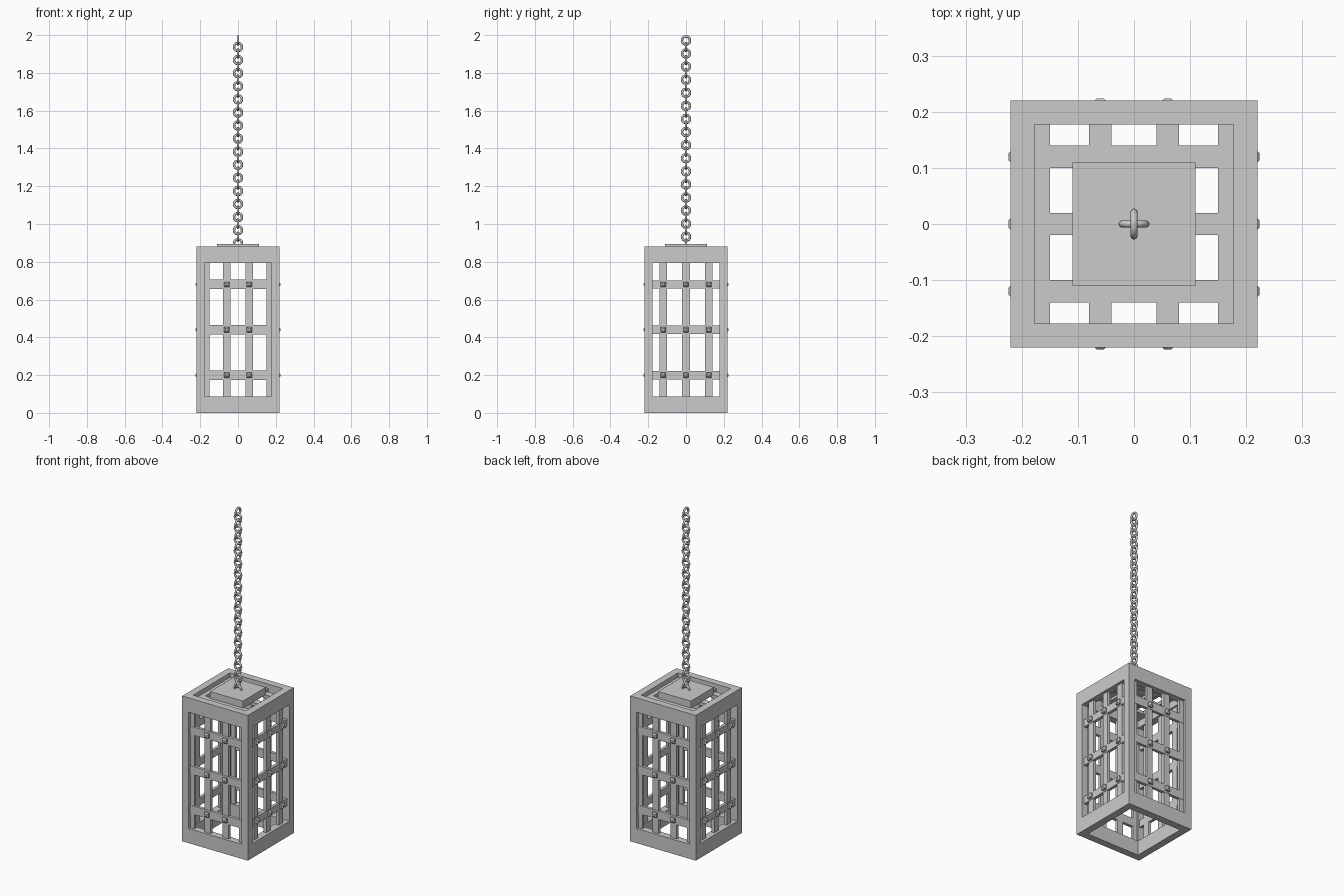
import bpy, math

if "Cube" in bpy.data.objects:
    bpy.data.objects.remove(bpy.data.objects["Cube"])

ROWS = (0.20, 0.44, 0.68)
FRONT_COLS = (-0.06, 0.06)
SIDE_COLS = (-0.12, 0.0, 0.12)


def box(name, x0, x1, y0, y1, z0, z1):
    x0, x1 = sorted((x0, x1))
    y0, y1 = sorted((y0, y1))
    v = [(x, y, z) for x in (x0, x1) for y in (y0, y1) for z in (z0, z1)]
    f = [(0, 1, 3, 2), (4, 6, 7, 5), (0, 4, 5, 1), (2, 3, 7, 6), (0, 2, 6, 4), (1, 5, 7, 3)]
    me = bpy.data.meshes.new(name)
    me.from_pydata(v, [], f)
    ob = bpy.data.objects.new(name, me)
    bpy.context.collection.objects.link(ob)
    return ob


def cut(target, cutter):
    cutter.hide_render = True
    m = target.modifiers.new("opening", 'BOOLEAN')
    m.operation, m.object, m.solver = 'DIFFERENCE', cutter, 'EXACT'
    bpy.context.view_layer.objects.active = target
    bpy.ops.object.modifier_apply(modifier=m.name)
    bpy.data.objects.remove(cutter)


def rivet(angle, offset, z):
    """Blunt square rivet head on the face whose outward normal is at the given angle."""
    c, s = math.cos(angle), math.sin(angle)
    pts = []
    for depth, r in ((0.198, 0.014), (0.216, 0.014), (0.224, 0.006)):
        for a, b in ((-1, -1), (1, -1), (1, 1), (-1, 1)):
            u = offset + a * r
            pts.append((depth * c - u * s, depth * s + u * c, z + b * r))
    faces = [(3, 2, 1, 0), (8, 9, 10, 11)]
    for k in (0, 4):
        faces += [(k + i, k + (i + 1) % 4, k + 4 + (i + 1) % 4, k + 4 + i) for i in range(4)]
    me = bpy.data.meshes.new("rivet")
    me.from_pydata(pts, [], faces)
    bpy.context.collection.objects.link(bpy.data.objects.new("rivet", me))


# Outer frame: solid block opened along all three axes
frame = box("cage_frame", -0.22, 0.22, -0.22, 0.22, 0, 0.88)
cut(frame, box("cut_z", -0.177, 0.177, -0.177, 0.177, -0.1, 1))
cut(frame, box("cut_y", -0.177, 0.177, -0.4, 0.4, 0.088, 0.793))
cut(frame, box("cut_x", -0.4, 0.4, -0.177, 0.177, 0.088, 0.793))

for s in (-1, 1):
    # Front and back lattice with edge strips
    for x in FRONT_COLS:
        box("front_upright", x - 0.02, x + 0.02, s * 0.186, s * 0.204, 0.06, 0.82)
        for z in ROWS:
            rivet(s * math.pi / 2, x, z)
    for x in (-0.17, 0.17):
        box("front_edge_strip", x - 0.02, x + 0.02, s * 0.186, s * 0.204, 0.06, 0.82)
    for z in ROWS:
        box("front_crossbar", -0.19, 0.19, s * 0.188, s * 0.206, z - 0.025, z + 0.025)
    # Left and right lattice
    for y in SIDE_COLS:
        box("side_upright", s * 0.186, s * 0.204, y - 0.02, y + 0.02, 0.06, 0.82)
        for z in ROWS:
            rivet(0 if s > 0 else math.pi, y, z)
    for z in ROWS:
        box("side_crossbar", s * 0.188, s * 0.206, -0.19, 0.19, z - 0.022, z + 0.022)
    # Roof edge strips
    box("roof_edge_strip", s * 0.15, s * 0.19, -0.19, 0.19, 0.835, 0.853)

# Roof lattice and cap plate
for x in FRONT_COLS:
    box("roof_bar_long", x - 0.02, x + 0.02, -0.19, 0.19, 0.835, 0.853)
for y in SIDE_COLS:
    box("roof_bar_cross", -0.19, 0.19, y - 0.02, y + 0.02, 0.8345, 0.8535)
box("cap_plate", -0.11, 0.11, -0.11, 0.11, 0.85, 0.895)

# Hanging chain of alternating round links
for i in range(32):
    rot = (0, math.pi / 2, 0) if i % 2 == 0 else (math.pi / 2, 0, 0)
    bpy.ops.mesh.primitive_torus_add(major_segments=16, minor_segments=8,
                                     major_radius=0.0213, minor_radius=0.0065,
                                     location=(0, 0, 1.972 - 0.03465 * i), rotation=rot)
    bpy.context.object.name = "chain_link"
    bpy.ops.object.shade_smooth_by_angle(angle=math.radians(60))
